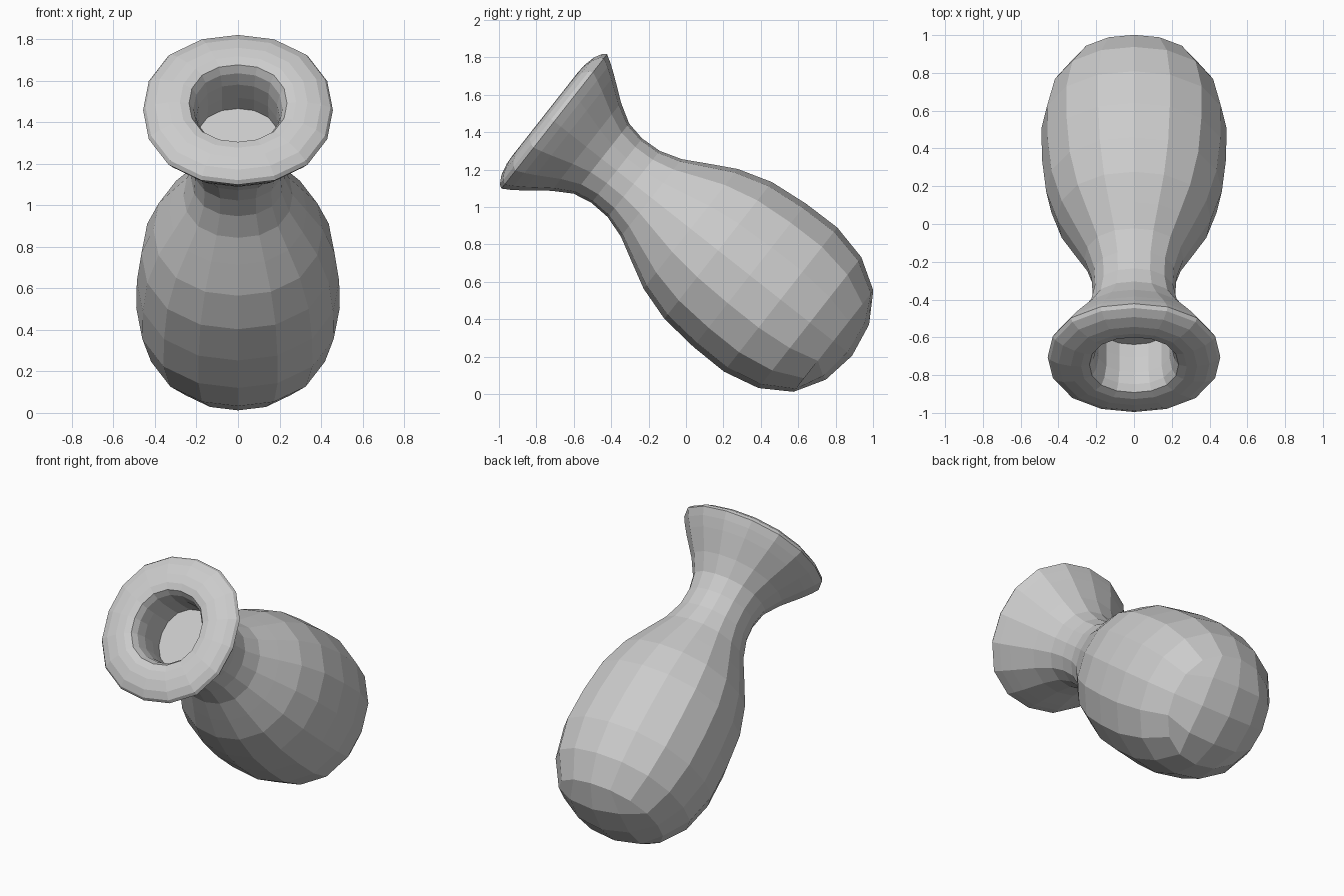
import bpy, bmesh, math
from mathutils import Vector

cube = bpy.data.objects.get("Cube")
if cube:
    bpy.data.objects.remove(cube, do_unlink=True)

SIDES = 16
TILT = math.radians(38.2)
AXIS = Vector((0, -math.cos(TILT), math.sin(TILT)))   # base towards mouth
UP = Vector((0, math.sin(TILT), math.cos(TILT)))      # across the axis
SIDE = Vector((1, 0, 0))
CENTRE = UP * 0.71

# (distance along axis, radius): outer wall, flared lip, then the inner well
profile = [(-.444, .345), (-.284, .445), (-.085, .49), (.125, .487),
           (.34, .465), (.527, .407), (.67, .331), (.795, .263),
           (.915, .225), (1.03, .219), (1.134, .239), (1.237, .30),
           (1.355, .391), (1.41, .43), (1.455, .457), (1.475, .445),
           (1.5, .4), (1.515, .335), (1.518, .28), (1.508, .236),
           (1.47, .214), (1.4, .2), (1.3, .198), (1.213, .2)]


def place(s, radius, angle):
    """Point on the slightly squared cross-section of the vase."""
    r = radius * (1 + .0175 * (1 - math.cos(4 * angle)))
    return CENTRE + AXIS * s + SIDE * r * math.cos(angle) + UP * r * math.sin(angle)


grey = bpy.data.materials.new("grey clay")
grey.use_nodes = True
colour = (.6, .6, .6, 1)
grey.diffuse_color = colour
grey.node_tree.nodes["Principled BSDF"].inputs["Base Color"].default_value = colour

bm = bmesh.new()
rings = [[bm.verts.new(place(s, r, math.tau * k / SIDES)) for k in range(SIDES)]
         for s, r in profile]

# walls between neighbouring rings
for a, b in zip(rings, rings[1:]):
    for k in range(SIDES):
        n = (k + 1) % SIDES
        bm.faces.new((a[k], a[n], b[n], b[k]))

# flat floor of the well
bm.faces.new(rings[-1])

# rounded base: a four by four grid of quads inside the first ring
grid = {}
for i in range(-2, 3):
    for j in range(-2, 3):
        angle = math.atan2(j, i)
        if max(abs(i), abs(j)) == 2:
            grid[i, j] = rings[0][round(angle / math.tau * SIDES) % SIDES]
        else:
            r = .187 * math.hypot(i, j) ** .8
            grid[i, j] = bm.verts.new(place(-.571 + .9 * r * r, r, angle))
for i in range(-2, 2):
    for j in range(-2, 2):
        bm.faces.new((grid[i, j], grid[i, j + 1], grid[i + 1, j + 1], grid[i + 1, j]))

bmesh.ops.recalc_face_normals(bm, faces=bm.faces)
mesh = bpy.data.meshes.new("vase")
bm.to_mesh(mesh)
bm.free()
mesh.materials.append(grey)
vase = bpy.data.objects.new("vase", mesh)
bpy.context.scene.collection.objects.link(vase)
